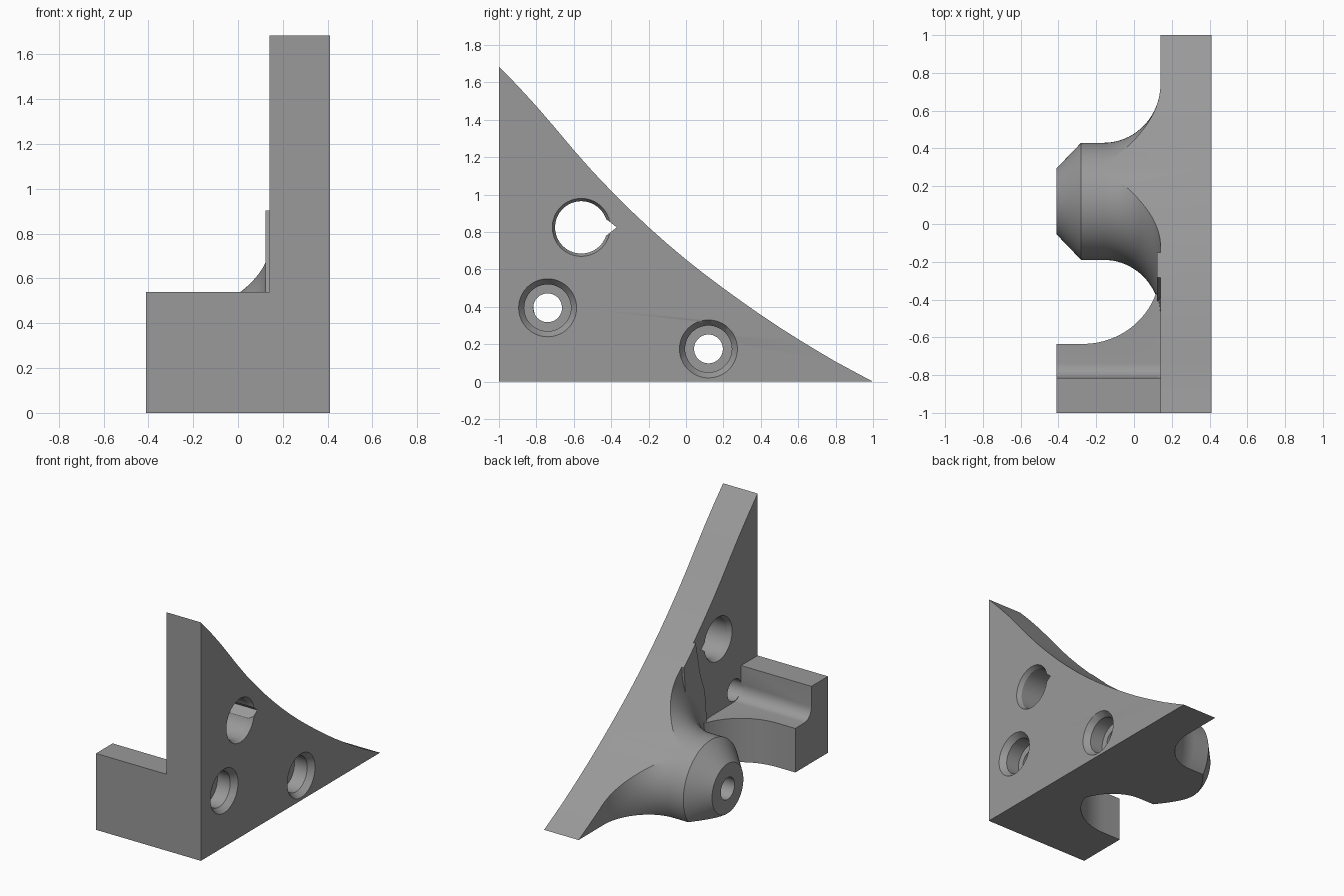
import bpy, bmesh, math
from mathutils import Vector

if "Cube" in bpy.data.objects:
    bpy.data.objects.remove(bpy.data.objects["Cube"])

grey = bpy.data.materials.new("plain grey")
grey.diffuse_color = (0.32, 0.32, 0.32, 1)
grey.use_nodes = True
grey.node_tree.nodes["Principled BSDF"].inputs["Base Color"].default_value = grey.diffuse_color


def finish(bm, name):
    bmesh.ops.recalc_face_normals(bm, faces=bm.faces)
    me = bpy.data.meshes.new(name)
    bm.to_mesh(me)
    bm.free()
    me.materials.append(grey)
    ob = bpy.data.objects.new(name, me)
    bpy.context.collection.objects.link(ob)
    return ob


def prism(name, pts, axis, lo, hi):
    """Extrude a yz outline along x, or an xy outline along z."""
    bm = bmesh.new()
    vs = [bm.verts.new((lo, a, b) if axis == "x" else (a, b, lo)) for a, b in pts]
    f = bm.faces.new(vs)
    ext = bmesh.ops.extrude_face_region(bm, geom=[f])["geom"]
    move = Vector((hi - lo, 0, 0)) if axis == "x" else Vector((0, 0, hi - lo))
    bmesh.ops.translate(bm, vec=move, verts=[v for v in ext if isinstance(v, bmesh.types.BMVert)])
    return finish(bm, name)


def lathe(name, prof, y, z, n=64):
    """Revolve an (x, radius) profile around an x-directed axis."""
    bm = bmesh.new()
    rings = []
    for x, r in prof:
        rings.append([bm.verts.new((x, y + r * math.cos(2 * math.pi * i / n),
                                    z + r * math.sin(2 * math.pi * i / n))) for i in range(n)])
    for a, b in zip(rings, rings[1:]):
        for i in range(n):
            j = (i + 1) % n
            bm.faces.new((a[i], a[j], b[j], b[i]))
    bm.faces.new(rings[0])
    bm.faces.new(rings[-1])
    return finish(bm, name)


def combine(ob, other, op):
    m = ob.modifiers.new(op, 'BOOLEAN')
    m.object, m.operation, m.solver = other, op, 'EXACT'
    bpy.context.view_layer.objects.active = ob
    bpy.ops.object.modifier_apply(modifier=m.name)
    bpy.data.objects.remove(other)


def arc(cx, cy, rx, ry, a0, a1, n=16):
    out = []
    for i in range(n + 1):
        a = math.radians(a0 + (a1 - a0) * i / n)
        out.append((cx + rx * math.cos(a), cy + ry * math.sin(a)))
    return out


# Upright plate, trimmed to its curved triangle later
bracket = prism("bracket", [(-1.2, -.2), (1.2, -.2), (1.2, 1.9), (-1.2, 1.9)], "x", .14, .41)

# Side block with a concave sweep into the plate
sweep = arc(-.27, -.235, .41, .40, -90, -5)
block = prism("block", [(-.41, -1.1), (-.41, -.635)] + sweep + [(.3, -.27), (.3, -1.1)],
              "z", -.1, .54)
# Stepped channel along the block
groove = prism("groove", [(-.815, .7), (-.815, .395)] + arc(-.737, .395, .078, .083, 180, 270, 8)[1:]
               + [(-.1, .306), (-.1, .7)], "x", -.6, .25)
combine(block, groove, 'DIFFERENCE')
combine(bracket, block, 'UNION')

# Round boss with chamfered tip and flared root
flare = arc(-.16, .62, .30, .31, -90, -1, 20)
boss = lathe("boss", [(-.41, .175), (-.28, .31)] + flare + [(.22, .62)], .12, .175, 96)
combine(bracket, boss, 'UNION')

# Shallow web joining the boss root and the sloping edge
web = prism("web", [(-.28, .92), (-.335, .66), (-.385, .53), (-.41, .28), (-.2, .27), (-.15, .79)],
            "x", .122, .3)
combine(bracket, web, 'UNION')

# Trim everything to the curved triangular outline
edge = [(-1, 1.685), (-.9, 1.582), (-.8, 1.473), (-.7, 1.357), (-.6, 1.238), (-.5, 1.125),
        (-.4, 1.02), (-.3, .92), (-.2, .826), (-.1, .737), (0, .653), (.1, .574), (.2, .499),
        (.3, .427), (.4, .357), (.5, .29), (.6, .227), (.7, .166), (.8, .107), (.9, .053), (1, 0)]
outline = prism("outline", [(-1, 0)] + edge, "x", -.7, .7)
combine(bracket, outline, 'INTERSECT')

# Counterbored screw holes
for y, z, start in ((.12, .175, -.6), (-.74, .395, .12)):
    bore = lathe("bore", [(start, .077), (.27, .077), (.27, .125), (.37, .125),
                          (.41, .155), (.43, .17)], y, z, 48)
    combine(bracket, bore, 'DIFFERENCE')

# Large through hole chamfered on both sides, with a pointed notch
big = lathe("big_hole", [(.10, .17), (.14, .155), (.17, .14), (.38, .14), (.41, .155), (.43, .165)],
            -.56, .825, 64)
combine(bracket, big, 'DIFFERENCE')
notch = prism("notch", [(-.46, .875), (-.425, .868), (-.37, .825), (-.425, .782), (-.46, .775)],
              "x", 0, .6)
combine(bracket, notch, 'DIFFERENCE')

bpy.ops.object.select_all(action='DESELECT')
bracket.select_set(True)
bpy.context.view_layer.objects.active = bracket
bpy.ops.object.shade_smooth_by_angle(angle=math.radians(25))
